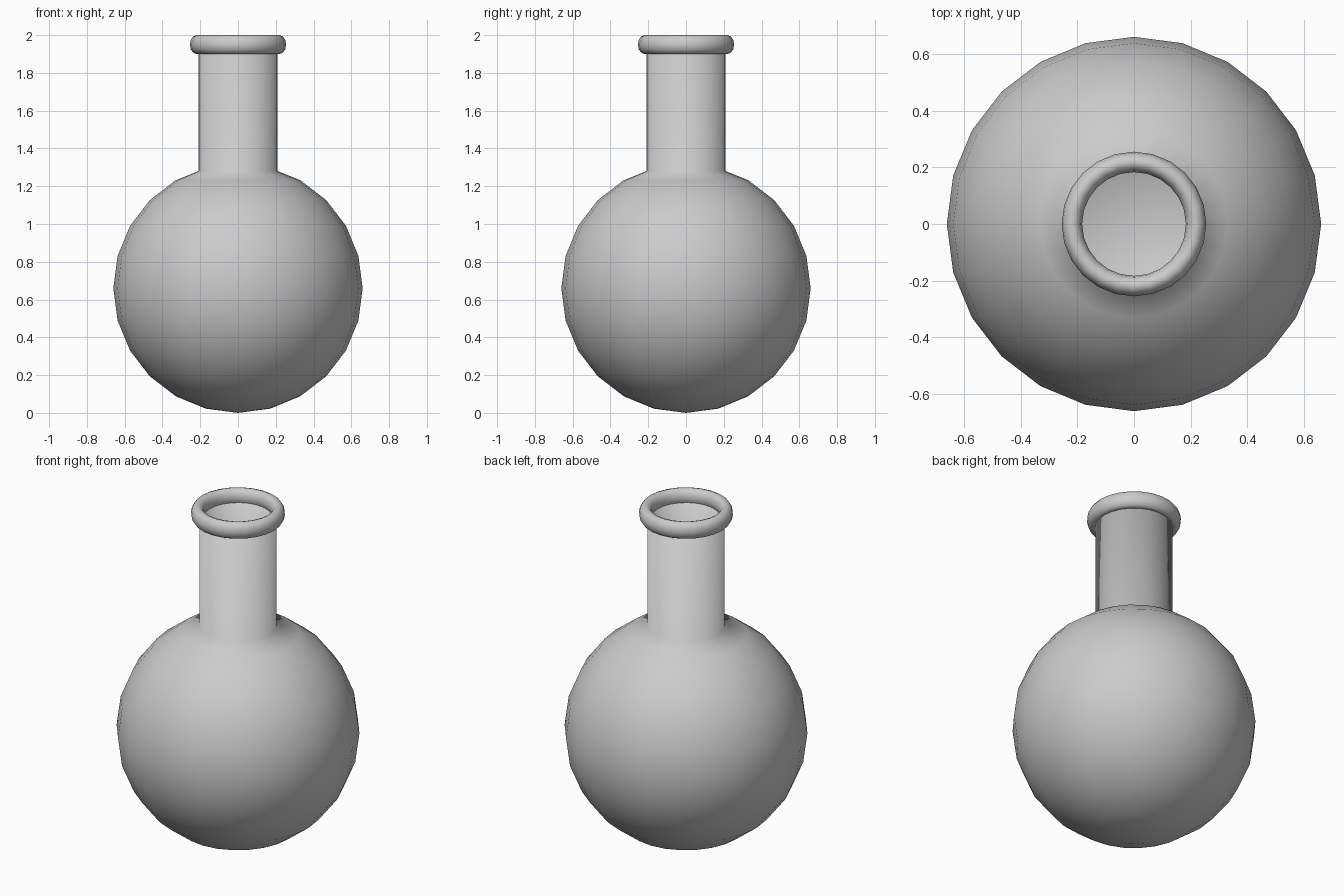
import bpy, bmesh
from math import sin, cos, pi, radians

if "Cube" in bpy.data.objects:
    bpy.data.objects.remove(bpy.data.objects["Cube"])

SIDES = 24


def lathe(name, profile, closed=False):
    """Revolve an (r, z) profile around the z axis and shade it smooth."""
    bm = bmesh.new()
    verts = [bm.verts.new((r, 0, z)) for r, z in profile]
    pairs = list(zip(verts, verts[1:]))
    if closed:
        pairs.append((verts[-1], verts[0]))
    edges = [bm.edges.new(p) for p in pairs]
    bmesh.ops.spin(bm, geom=verts + edges, cent=(0, 0, 0), axis=(0, 0, 1),
                   angle=2 * pi, steps=SIDES)
    bmesh.ops.remove_doubles(bm, verts=bm.verts[:], dist=1e-4)
    bmesh.ops.recalc_face_normals(bm, faces=bm.faces[:])
    for f in bm.faces:
        f.smooth = True
    mesh = bpy.data.meshes.new(name)
    bm.to_mesh(mesh)
    bm.free()
    obj = bpy.data.objects.new(name, mesh)
    bpy.context.collection.objects.link(obj)
    return obj


# Round bulb flowing into a straight neck, with a thin glass wall
R = 0.66
profile = [(R * cos(radians(a)), R + R * sin(radians(a))) for a in range(-90, 61, 15)]
profile[0] = (0, 0)
profile += [(0.21, 1.28), (0.21, 1.95)]
body = lathe("flask_body", profile)
wall = body.modifiers.new("wall", "SOLIDIFY")
wall.thickness = 0.022
wall.offset = -1

# Rounded lip around the mouth
lip = [(0.219 + 0.036 * cos(i * pi / 6), 1.95 + 0.05 * sin(i * pi / 6)) for i in range(12)]
lathe("rim", lip, closed=True)
